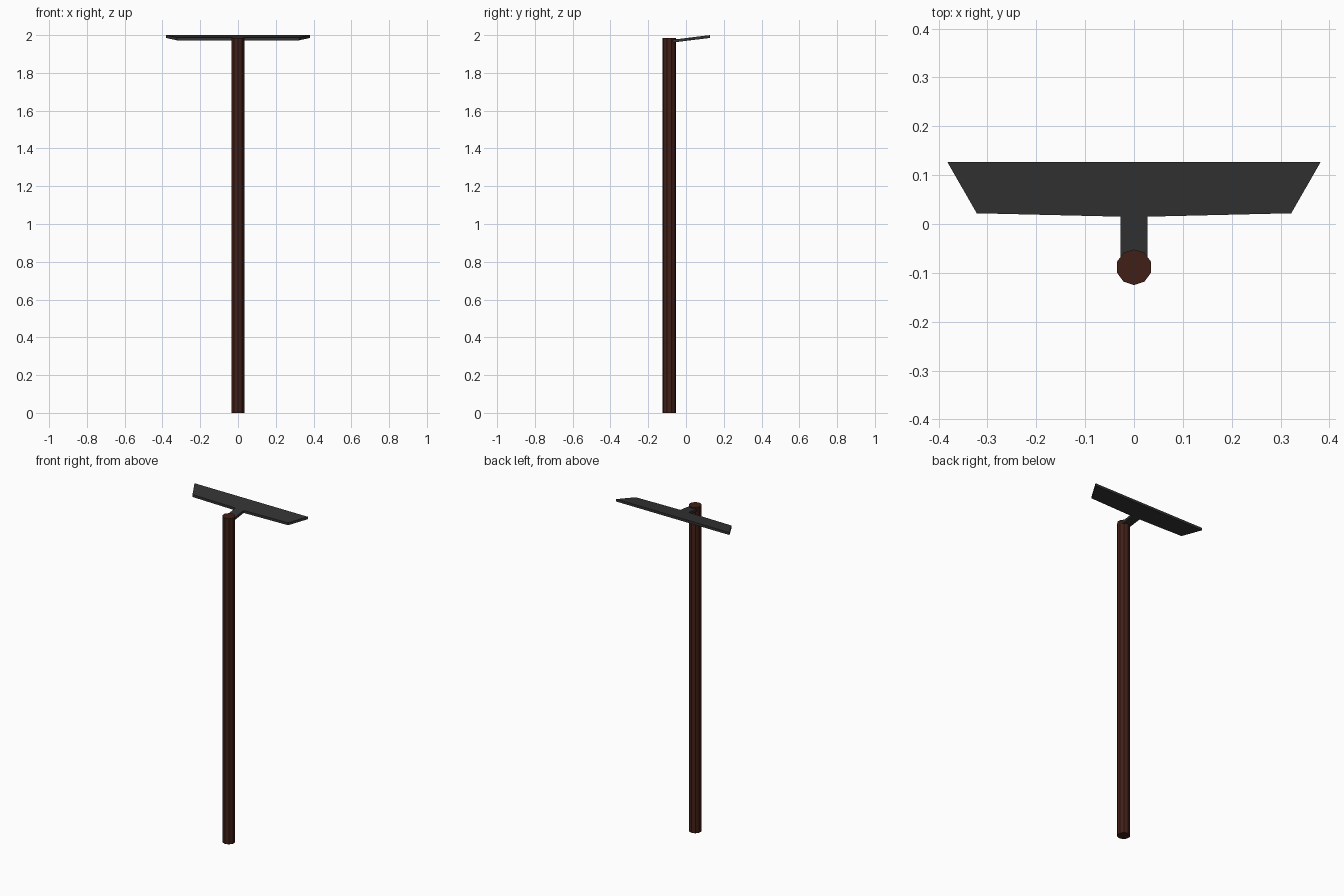
import bpy, bmesh
from math import sin, cos, tan, radians, pi

if "Cube" in bpy.data.objects:
    bpy.data.objects.remove(bpy.data.objects["Cube"])


def colour(obj, name, rgb):
    mat = bpy.data.materials.new(name)
    mat.diffuse_color = (*rgb, 1)
    mat.use_nodes = True
    mat.node_tree.nodes["Principled BSDF"].inputs["Base Color"].default_value = mat.diffuse_color
    obj.data.materials.append(mat)


def prism(name, bottom, top):
    """Closed solid between two matching outlines."""
    bm = bmesh.new()
    lo = [bm.verts.new(p) for p in bottom]
    hi = [bm.verts.new(p) for p in top]
    n = len(lo)
    bm.faces.new(lo[::-1])
    bm.faces.new(hi)
    for i in range(n):
        j = (i + 1) % n
        bm.faces.new((lo[i], lo[j], hi[j], hi[i]))
    bmesh.ops.recalc_face_normals(bm, faces=bm.faces)
    mesh = bpy.data.meshes.new(name)
    bm.to_mesh(mesh)
    bm.free()
    obj = bpy.data.objects.new(name, mesh)
    bpy.context.collection.objects.link(obj)
    return obj


# Ten-sided wooden pole
RADIUS, POLE_Y, POLE_TOP = 0.0365, -0.0885, 1.985
ring = [(RADIUS * cos(pi / 2 + i * pi / 5), POLE_Y + RADIUS * sin(pi / 2 + i * pi / 5))
        for i in range(10)]
pole = prism("pole", [(x, y, 0) for x, y in ring], [(x, y, POLE_TOP) for x, y in ring])
colour(pole, "dark_wood", (0.052, 0.0145, 0.009))

# Tilted flat blade with a short neck running into the pole
SLOPE, THICK, BACK_Y = tan(radians(7)), 0.015, 0.1265
half = [(0.028, -0.08), (0.028, 0.015), (0.322, 0.022), (0.382, BACK_Y)]
outline = half + [(-x, y) for x, y in reversed(half)]
surface = [(x, y, 2.0 + (y - BACK_Y) * SLOPE) for x, y in outline]
blade = prism("blade", [(x, y, z - THICK) for x, y, z in surface], surface)
colour(blade, "dark_metal", (0.033, 0.033, 0.033))
